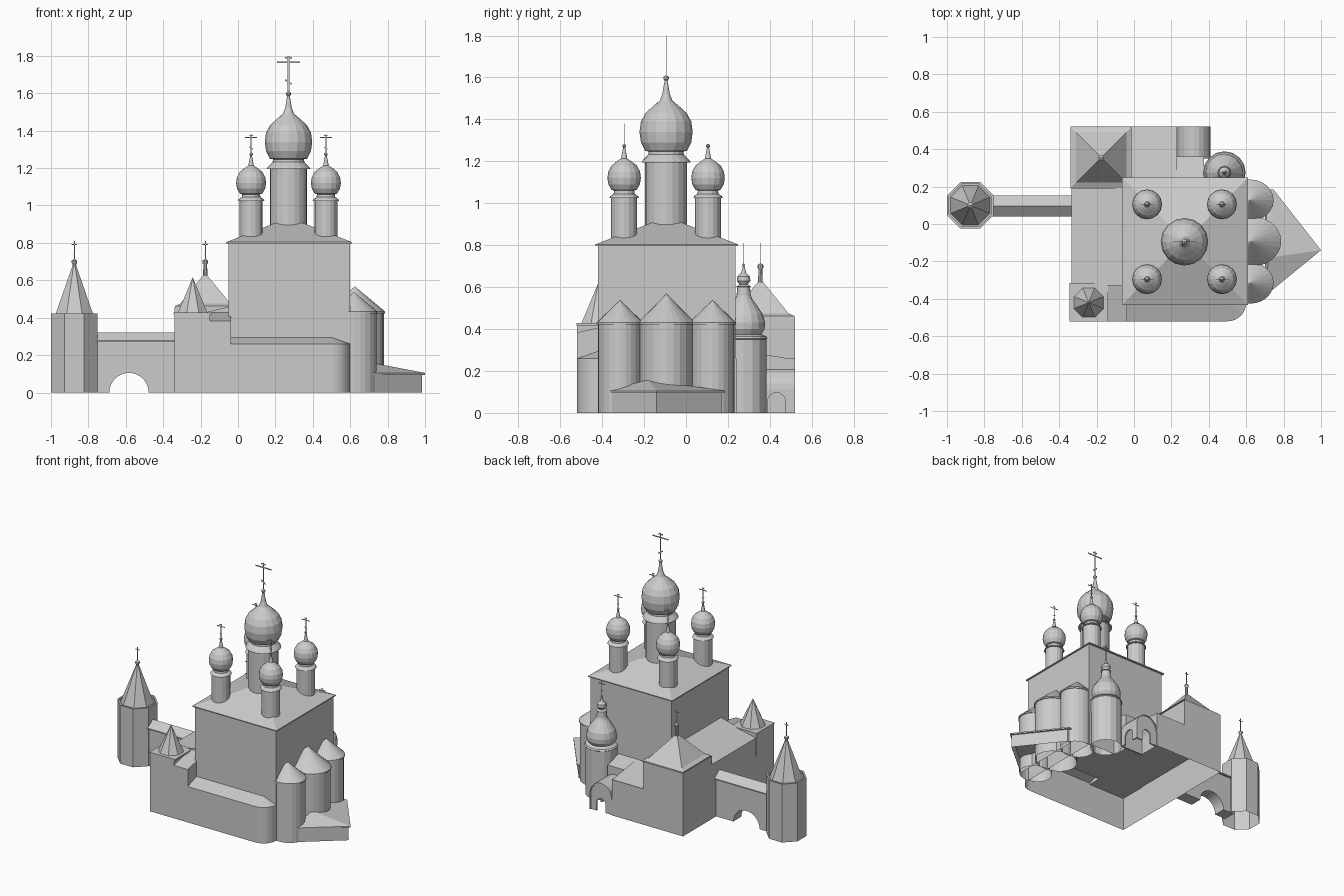
import bpy, math

STONE = bpy.data.materials.new("grey_stone")
STONE.diffuse_color = (0.6, 0.6, 0.6, 1)


def mesh(name, verts, faces):
    me = bpy.data.meshes.new(name)
    me.from_pydata(verts, [], faces)
    me.validate()
    me.materials.append(STONE)
    ob = bpy.data.objects.new(name, me)
    bpy.context.collection.objects.link(ob)
    return ob


def prism(name, pts, lo, hi, axis="z", bottom=True, top=True):
    """Extrude a counter-clockwise 2D outline along an axis (x: yz, y: zx-as-xz, z: xy)."""
    put = {"x": lambda p, t: (t, p[0], p[1]),
           "y": lambda p, t: (p[0], -t, p[1]),
           "z": lambda p, t: (p[0], p[1], t)}[axis]
    n = len(pts)
    if axis == "y":
        lo, hi = -hi, -lo
    verts = [put(p, lo) for p in pts] + [put(p, hi) for p in pts]
    faces = [(i, (i + 1) % n, n + (i + 1) % n, n + i) for i in range(n)]
    if bottom:
        faces.append(tuple(reversed(range(n))))
    if top:
        faces.append(tuple(range(n, 2 * n)))
    return mesh(name, verts, faces)


def rect(x0, x1, y0, y1):
    return [(x0, y0), (x1, y0), (x1, y1), (x0, y1)]


def lathe(name, prof, cx, cy, n=16, sx=1.0, rot=0.0):
    """Revolve (radius, height) pairs; radius 0 at the end closes to a point."""
    verts, faces = [], []
    for r, z in prof:
        for i in range(n):
            a = 2 * math.pi * (i + rot) / n
            verts.append((cx + max(r, 0.0005) * sx * math.cos(a), cy + max(r, 0.0005) * math.sin(a), z))
    for k in range(len(prof) - 1):
        for i in range(n):
            j = (i + 1) % n
            faces.append((k * n + i, k * n + j, (k + 1) * n + j, (k + 1) * n + i))
    faces.append(tuple(range((len(prof) - 1) * n, len(prof) * n)))
    return mesh(name, verts, faces)


def cross(name, x, y, z, h, w):
    """Flat three-bar cross facing the front."""
    t = 0.016 * h + 0.001
    bars = [(0, 0.5 * h, t, 0.5 * h, 0), (0, 0.83 * h, w / 2, t, 0),
            (0, 0.95 * h, w / 7, t, 0), (0, 0.3 * h, w / 6, t, -0.6)]
    verts, faces = [], []
    for cx, cz, hx, hz, a in bars:
        for yy in (-0.001, 0.001):
            for sx, sz in ((-1, -1), (1, -1), (1, 1), (-1, 1)):
                u, v = sx * hx, sz * hz
                verts.append((x + cx + u * math.cos(a) - v * math.sin(a), y + yy,
                              z + cz + u * math.sin(a) + v * math.cos(a)))
        b = len(verts) - 8
        faces += [(b, b + 1, b + 2, b + 3), (b + 7, b + 6, b + 5, b + 4)]
        faces += [(b + i, b + 4 + i, b + 4 + (i + 1) % 4, b + (i + 1) % 4) for i in range(4)]
    return mesh(name, verts, faces)


def arch(c, r, spring=0.0, n=12):
    """Points of an arched notch, left to right along the ground."""
    pts = [(c - r * math.cos(math.pi * i / n), spring + r * math.sin(math.pi * i / n)) for i in range(n + 1)]
    return ([(c - r, 0)] + pts + [(c + r, 0)]) if spring else pts


# --- ground storey walls, open underneath, with the rounded south-east corner
corner = [(0.5 + 0.1 * math.sin(math.pi / 2 * i / 8), -0.42 - 0.1 * math.cos(math.pi / 2 * i / 8)) for i in range(9)]
prism("ground_walls", [(-0.34, -0.52)] + corner + [(0.6, 0.24), (0.37, 0.24), (0.37, 0.36), (0.23, 0.36),
      (0.23, 0.52), (-0.34, 0.52)], 0, 0.26, bottom=False, top=False)

# --- main cube and its low pyramid roof
prism("main_cube", rect(-0.05, 0.6, -0.42, 0.235), 0.25, 0.8)
x0, x1, y0, y1 = -0.063, 0.61, -0.432, 0.248
eave = rect(x0, x1, y0, y1)
mesh("main_roof", [(*p, 0.797) for p in eave] + [(*p, 0.804) for p in eave] + [(0.273, -0.092, 0.935)],
     [(3, 2, 1, 0)] + [(i, (i + 1) % 4, 4 + (i + 1) % 4, 4 + i) for i in range(4)]
     + [(4 + i, 4 + (i + 1) % 4, 8) for i in range(4)])

# --- great drum, onion dome and cross
DOME = [(0.085, 1.232), (0.083, 1.247), (0.1, 1.25), (0.12, 1.29), (0.127, 1.34), (0.12, 1.39), (0.098, 1.43),
        (0.06, 1.465), (0.03, 1.49), (0.018, 1.52), (0.007, 1.585), (0.013, 1.593), (0.013, 1.602), (0, 1.612)]
lathe("great_drum", [(0.1, 0.85), (0.1, 1.195), (0.118, 1.195), (0.11, 1.207), (0.085, 1.232)], 0.27, -0.095, 20)
lathe("great_dome", DOME, 0.27, -0.095, 16)
cross("great_cross", 0.27, -0.095, 1.6, 0.2, 0.125)

# --- four small drums with domes
SMALL = [(0.05, 1.045), (0.048, 1.06), (0.06, 1.064), (0.075, 1.09), (0.08, 1.12), (0.076, 1.15), (0.06, 1.18),
         (0.035, 1.2), (0.015, 1.213), (0.005, 1.265), (0.009, 1.27), (0.009, 1.277), (0, 1.284)]
for sy, y in (("south", -0.295), ("north", 0.105)):
    for sx, x in (("west", 0.07), ("east", 0.47)):
        lathe(f"drum_{sy}_{sx}", [(0.062, 0.82), (0.062, 1.025), (0.071, 1.025), (0.066, 1.034), (0.05, 1.045)], x, y, 16)
        lathe(f"dome_{sy}_{sx}", SMALL, x, y, 16)
        cross(f"cross_{sy}_{sx}", x, y, 1.275, 0.105, 0.065)

# --- three apses with conical roofs
for nm, cx, cy, r, reach, top in (("middle", 0.625, -0.093, 0.13, 0.155, 0.567),
                                  ("south", 0.62, -0.315, 0.105, 0.12, 0.537),
                                  ("north", 0.62, 0.127, 0.105, 0.12, 0.537)):
    lathe(f"apse_{nm}", [(r, 0), (r, 0.422), (r + 0.006, 0.422), (r + 0.006, 0.432), (0, top)],
          cx, cy, 24, reach / r)

# --- low pointed annex round the apses
prism("annex_walls", [(0.71, -0.37), (0.985, -0.14), (0.74, 0.17), (0.71, 0.17)], 0, 0.1, bottom=False, top=False)
mesh("annex_roof", [(0.7, -0.385, 0.095), (1.0, -0.14, 0.095), (0.745, 0.185, 0.095), (0.7, 0.185, 0.095),
                    (0.7, -0.385, 0.105), (1.0, -0.14, 0.105), (0.745, 0.185, 0.105), (0.7, 0.185, 0.105),
                    (0.72, -0.18, 0.158)],
     [(3, 2, 1, 0)] + [(i, (i + 1) % 4, 4 + (i + 1) % 4, 4 + i) for i in range(4)]
     + [(4 + i, 4 + (i + 1) % 4, 8) for i in range(4)])

# --- south gallery lean-to roof, fanned round the corner
rim = [(-0.04, -0.52)] + corner
n = len(rim)
mesh("south_gallery_roof", [(*p, 0.26) for p in rim] + [(-0.04, -0.42, 0.295), (0.5, -0.42, 0.295)],
     [(0, 1, n + 1, n)] + [(i, i + 1, n + 1) for i in range(1, n - 1)])

# --- step beside the south-west turret, and west gallery
prism("south_step", [(-0.52, 0.25), (-0.32, 0.25), (-0.32, 0.43), (-0.52, 0.383)], -0.15, -0.038, "x")
prism("west_gallery", [(-0.335, 0.25), (-0.045, 0.25), (-0.045, 0.46), (-0.335, 0.39)], -0.33, 0.2, "y")

# --- south-west turret with eight-sided tent
prism("southwest_turret", rect(-0.34, -0.15, -0.52, -0.32), 0.25, 0.42)
prism("southwest_turret_cornice", rect(-0.345, -0.14, -0.522, -0.315), 0.418, 0.428)
lathe("southwest_tent", [(0.085, 0.428), (0, 0.615)], -0.242, -0.42, 8, rot=0.5)

# --- north-west tower with pyramid roof and spire
prism("northwest_tower", rect(-0.34, -0.02, 0.19, 0.52), 0.25, 0.455)
q = math.sqrt(2)
lathe("northwest_tower_roof", [(0.162 * q, 0.455), (0.162 * q, 0.462), (0.134 * q, 0.475), (0.012 * q, 0.625)],
      -0.175, 0.355, 4, rot=0.5)
FINIAL = [(0.012, 0.0), (0.01, 0.07), (0.015, 0.078), (0.015, 0.09), (0, 0.1)]
lathe("northwest_finial", [(r, z + 0.615) for r, z in FINIAL], -0.175, 0.355, 10)
cross("northwest_cross", -0.175, 0.355, 0.705, 0.105, 0.03)

# --- north gallery, two lean-to strips
prism("north_gallery", [(0.24, 0.25), (0.52, 0.25), (0.52, 0.255), (0.24, 0.3)], -0.03, 0.23, "x")
prism("north_link", [(0.23, 0.15), (0.36, 0.15), (0.36, 0.265), (0.23, 0.3)], 0.22, 0.375, "x")

# --- north porch: arched doorways on two sides, barrel roof
barrel = [(0.32 + 0.09 * math.cos(math.pi * i / 10), 0.11 + 0.1 * math.sin(math.pi * i / 10)) for i in range(11)]
prism("porch_north_wall", [(0.23, 0)] + arch(0.32, 0.035, 0.06) + [(0.41, 0)] + barrel, 0.505, 0.515, "y")
prism("porch_east_wall", [(0.36, 0)] + arch(0.432, 0.042, 0.055) + [(0.52, 0), (0.52, 0.115), (0.36, 0.115)],
      0.4, 0.41, "x")
inner = [(0.32 + (x - 0.32) * 0.94, z - 0.008) for x, z in reversed(barrel)]
prism("porch_barrel_roof", barrel + inner, 0.35, 0.52, "y")
prism("porch_back_wall", [(0.23, 0), (0.41, 0)] + barrel, 0.35, 0.36, "y")

# --- round bell turret at the north-east
lathe("bell_turret", [(0.108, 0), (0.108, 0.35), (0.114, 0.355), (0.108, 0.365), (0.085, 0.375), (0.1, 0.4),
                      (0.102, 0.43), (0.092, 0.47), (0.065, 0.51), (0.04, 0.545), (0.034, 0.56), (0.03, 0.6),
                      (0.036, 0.603), (0.02, 0.612), (0.032, 0.63), (0.03, 0.65), (0.012, 0.668), (0.004, 0.7),
                      (0.007, 0.705), (0, 0.715)], 0.483, 0.275, 16)
cross("bell_turret_cross", 0.483, 0.275, 0.71, 0.1, 0.05)

# --- gate wall with arched passage and gabled roof
prism("gate_wall", [(-0.78, 0)] + arch(-0.583, 0.105, 0, 16) + [(-0.34, 0), (-0.34, 0.275), (-0.78, 0.275)],
      0.05, 0.14, "y")
prism("gate_wall_roof", [(0.04, 0.27), (0.152, 0.27), (0.152, 0.278), (0.096, 0.322), (0.04, 0.278)], -0.77, -0.33, "x")

# --- eight-sided west tower with sunken rim, tent and spire
R = 1 / math.cos(math.pi / 8)
lathe("west_tower", [(0.125 * R, 0), (0.125 * R, 0.422), (0.113 * R, 0.422), (0.113 * R, 0.405)],
      -0.875, 0.1, 8, rot=0.5)
lathe("west_tower_tent", [(0.105 * R, 0.405), (0.1 * R, 0.42), (0.012, 0.675)], -0.875, 0.1, 8, rot=0.5)
lathe("west_tower_finial", [(r, z + 0.615) for r, z in FINIAL], -0.875, 0.1, 10)
cross("west_tower_cross", -0.875, 0.1, 0.705, 0.105, 0.03)
